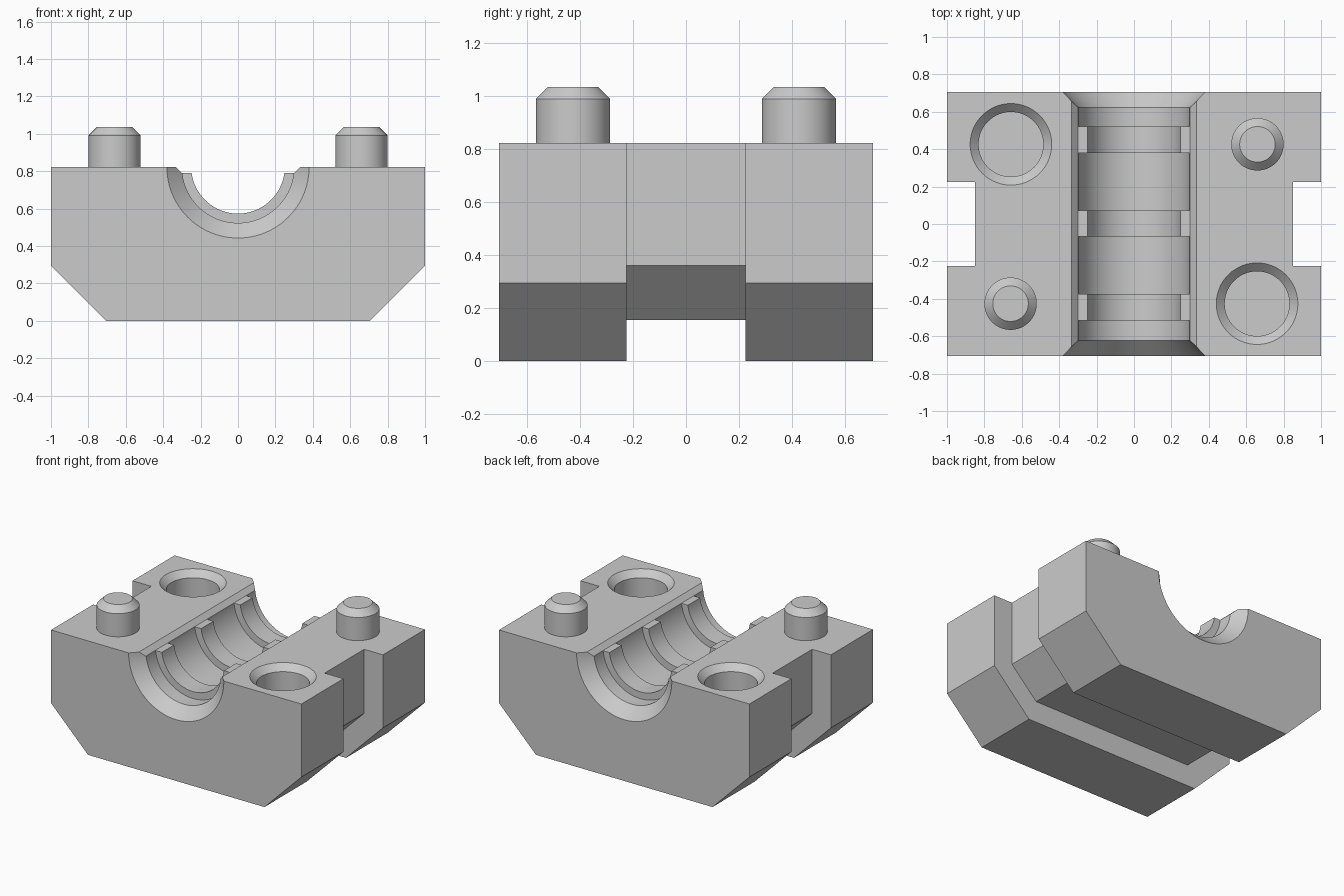
import bpy, bmesh, math
from mathutils import Matrix

cube = bpy.data.objects.get("Cube")
if cube:
    bpy.data.objects.remove(cube, do_unlink=True)

TOP = 0.823        # height of the mating face
DEPTH = 0.705      # half length along the bore
SEGMENTS = 96

grey = bpy.data.materials.new("plain grey")
grey.use_nodes = True
colour = (0.6, 0.6, 0.6, 1)
grey.diffuse_color = colour
grey.node_tree.nodes["Principled BSDF"].inputs["Base Color"].default_value = colour


def finish(bm, name):
    bmesh.ops.recalc_face_normals(bm, faces=bm.faces)
    mesh = bpy.data.meshes.new(name)
    bm.to_mesh(mesh)
    bm.free()
    mesh.materials.append(grey)
    obj = bpy.data.objects.new(name, mesh)
    bpy.context.collection.objects.link(obj)
    return obj


def prism(name, half_outline, half_depth):
    """Mirror a right-hand (x, z) outline and extrude it along y."""
    outline = half_outline + [(-x, z) for x, z in reversed(half_outline)]
    bm = bmesh.new()
    face = bm.faces.new([bm.verts.new((x, -half_depth, z)) for x, z in outline])
    out = bmesh.ops.extrude_face_region(bm, geom=[face])
    verts = [v for v in out["geom"] if isinstance(v, bmesh.types.BMVert)]
    bmesh.ops.translate(bm, verts=verts, vec=(0, 2 * half_depth, 0))
    return finish(bm, name)


def lathe(name, profile, matrix):
    """Turn a (radius, height) profile around z, cap it and place it."""
    bm = bmesh.new()
    rings = []
    for r, h in profile:
        angles = [math.tau * i / SEGMENTS for i in range(SEGMENTS)]
        rings.append([bm.verts.new((r * math.cos(a), r * math.sin(a), h)) for a in angles])
    for low, high in zip(rings, rings[1:]):
        for i in range(SEGMENTS):
            j = (i + 1) % SEGMENTS
            bm.faces.new((low[i], low[j], high[j], high[i]))
    bm.faces.new(rings[0])
    bm.faces.new(rings[-1])
    bmesh.ops.transform(bm, matrix=matrix, verts=bm.verts)
    return finish(bm, name)


def smooth(obj):
    bpy.ops.object.select_all(action="DESELECT")
    obj.select_set(True)
    bpy.context.view_layer.objects.active = obj
    bpy.ops.object.shade_smooth_by_angle(angle=math.radians(30))


def cut(obj, cutter):
    cutter.hide_render = True
    mod = obj.modifiers.new("cut", "BOOLEAN")
    mod.operation = "DIFFERENCE"
    mod.solver = "EXACT"
    mod.object = cutter
    bpy.context.view_layer.objects.active = obj
    bpy.ops.object.modifier_apply(modifier=mod.name)
    bpy.data.objects.remove(cutter, do_unlink=True)


# Block with chamfered lower corners
body = prism("clamp_body", [(0.705, 0), (1, 0.295), (1, TOP)], DEPTH)

# Strap channel around the sides and underside
cut(body, prism("channel_cutter",
                [(1.2, -0.2), (1.2, 1), (0.85, 1), (0.85, 0.36), (0.645, 0.155)], 0.225))

# Stepped bore: flared mouths and three gripping ribs
bore = [(0.40, -DEPTH - 0.02), (0.30, -0.622)]
for y in (-0.445, 0.003, 0.45):
    bore += [(0.30, y - 0.07), (0.25, y - 0.07), (0.25, y + 0.07), (0.30, y + 0.07)]
bore += [(0.30, 0.622), (0.40, DEPTH + 0.02)]
along_y = Matrix.Translation((0, 0, TOP)) @ Matrix.Rotation(-math.pi / 2, 4, "X")
cut(body, lathe("bore_cutter", bore, along_y))

# Bevel along the bore edges, which also lowers the rib ends
cut(body, prism("bevel_cutter", [(0.30, 0.79), (0.36, 0.85)], DEPTH + 0.1))

# Countersunk sockets and matching pins on opposite corners
socket = [(0.173, -0.25), (0.173, -0.045), (0.238, 0.02)]
pin = [(0.14, -0.02), (0.14, 0.167), (0.095, 0.212)]
for side, s in (("left", 1), ("right", -1)):
    cut(body, lathe("socket_cutter", socket, Matrix.Translation((s * 0.658, s * -0.426, TOP))))
    smooth(lathe(side + "_pin", pin, Matrix.Translation((s * 0.66, s * 0.426, TOP))))
smooth(body)
